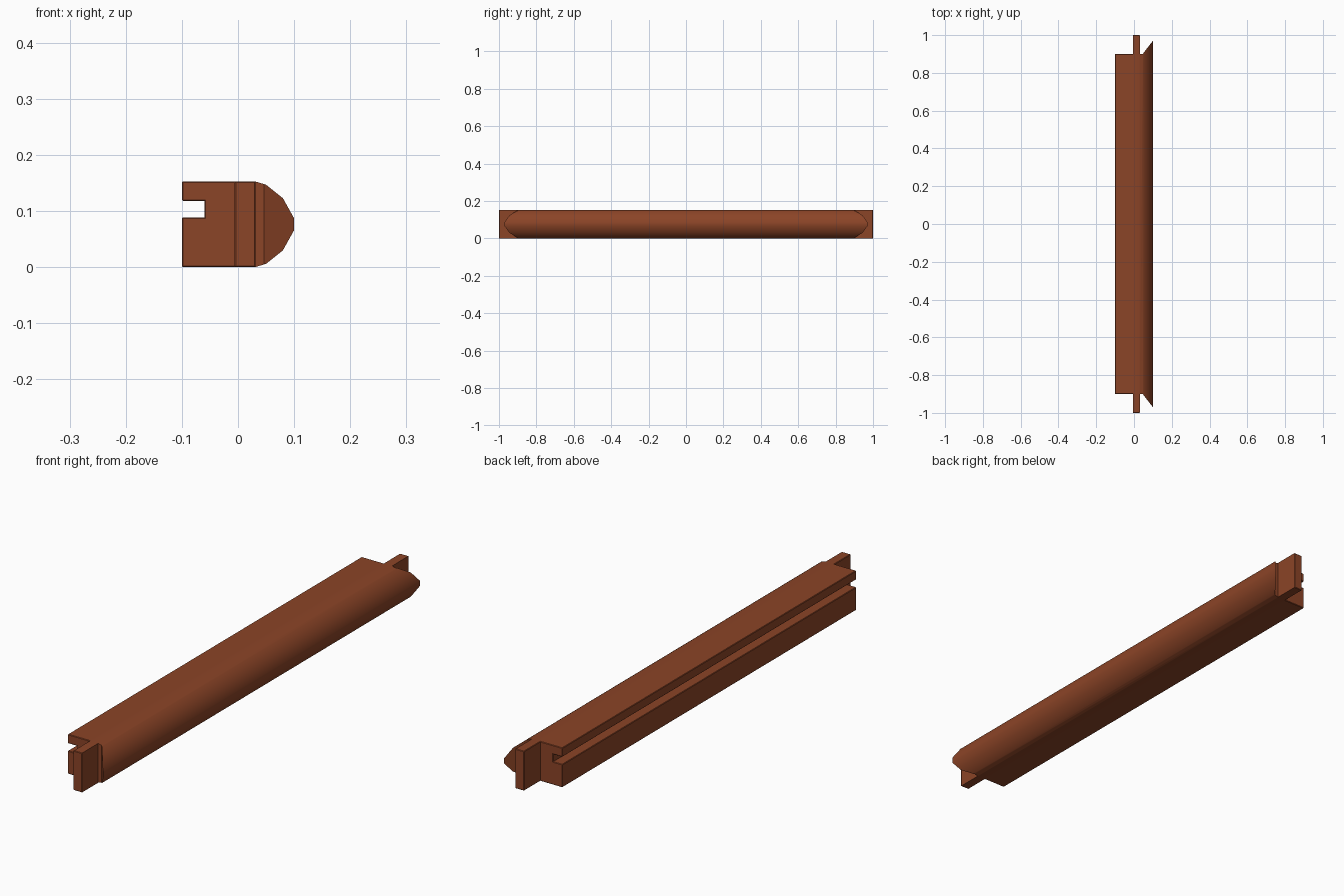
import bpy, bmesh, math

if "Cube" in bpy.data.objects:
    bpy.data.objects.remove(bpy.data.objects["Cube"])

wood = bpy.data.materials.new("brown wood")
wood.diffuse_color = (0.26, 0.058, 0.02, 1)
wood.use_nodes = True
wood.node_tree.nodes["Principled BSDF"].inputs["Base Color"].default_value = wood.diffuse_color


def prism(name, pts, offset):
    """Extrude a closed 3D outline along an offset vector."""
    bm = bmesh.new()
    face = bm.faces.new([bm.verts.new(p) for p in pts])
    ext = bmesh.ops.extrude_face_region(bm, geom=[face])
    verts = [g for g in ext["geom"] if isinstance(g, bmesh.types.BMVert)]
    bmesh.ops.translate(bm, verts=verts, vec=offset)
    bmesh.ops.recalc_face_normals(bm, faces=bm.faces)
    mesh = bpy.data.meshes.new(name)
    bm.to_mesh(mesh)
    bm.free()
    ob = bpy.data.objects.new(name, mesh)
    bpy.context.collection.objects.link(ob)
    mesh.materials.append(wood)
    return ob


# Moulded cross-section: grooved back edge, rounded front edge
H = 0.153
nose = [(0.03, 0), (0.05, 0.006), (0.08, 0.03), (0.1, 0.066)]
section = [(-0.1, 0)] + nose + [(x, H - z) for x, z in reversed(nose)]
section += [(-0.1, H), (-0.1, 0.118), (-0.06, 0.118), (-0.06, 0.089), (-0.1, 0.089)]
rail = prism("rail", [(x, -1.1, z) for x, z in section], (0, 2.2, 0))

# Plan outline: shoulders, tenons and mitred moulding ends
end = [(-0.11, 0.9), (-0.006, 0.9), (-0.006, 1), (0.031, 1), (0.031, 0.9),
       (0.046, 0.9), (0.1, 0.97), (0.11, 0.983)]
plan = end + [(x, -y) for x, y in reversed(end)]
cutter = prism("plan_cutter", [(x, y, -0.1) for x, y in plan], (0, 0, 0.4))

mod = rail.modifiers.new("plan", 'BOOLEAN')
mod.operation = 'INTERSECT'
mod.solver = 'EXACT'
mod.object = cutter
bpy.context.view_layer.objects.active = rail
rail.select_set(True)
bpy.ops.object.modifier_apply(modifier=mod.name)
bpy.data.objects.remove(cutter)

# Ease the square outer corners
bm = bmesh.new()
bm.from_mesh(rail.data)
bmesh.ops.remove_doubles(bm, verts=bm.verts, dist=1e-5)
square = [e for e in bm.edges if len(e.link_faces) == 2
          and abs(e.calc_face_angle_signed() - math.pi / 2) < 0.02
          and all(v.co.x < 0.035 for v in e.verts)]
bmesh.ops.bevel(bm, geom=square, offset=0.002, segments=1, affect='EDGES')
bm.to_mesh(rail.data)
bm.free()

bpy.ops.object.select_all(action='DESELECT')
rail.select_set(True)
bpy.ops.object.shade_smooth_by_angle(angle=math.radians(35))
